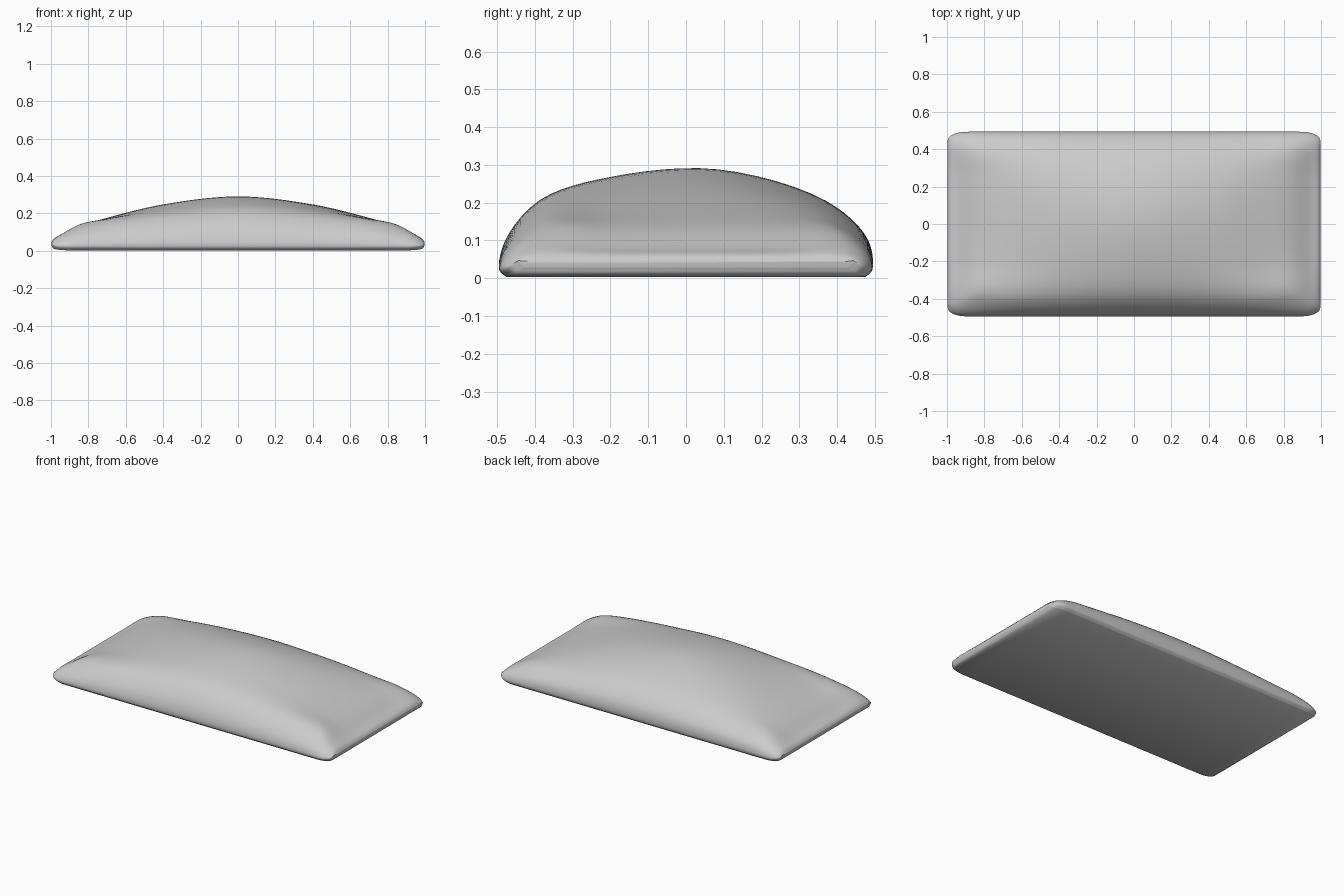
import bpy, bmesh
from mathutils import Vector

if "Cube" in bpy.data.objects:
    bpy.data.objects.remove(bpy.data.objects["Cube"])

# Half of the cross-sections, centre to right end:
# x, width scale, base z, wall z, then (y, z) of front shoulder, mid top, crest, back shoulder
SECTIONS = [
    (0.00, 1.00, 0.003, 0.100, (-.385, .208), (-.20, .268), (.085, .288), (.37, .205)),
    (0.40, 1.00, 0.003, 0.092, (-.385, .188), (-.20, .232), (.14, .243), (.38, .183)),
    (0.68, 1.00, 0.003, 0.080, (-.385, .162), (-.20, .175), (.22, .178), (.39, .150)),
    (0.84, 1.00, 0.003, 0.068, (-.375, .139), (-.20, .132), (.24, .132), (.405, .125)),
    (0.94, 0.99, 0.004, 0.052, (-.415, .088), (-.20, .082), (.24, .082), (.42, .085)),
    (0.985, 0.95, 0.012, 0.042, (-.42, .060), (-.20, .062), (.24, .062), (.42, .060)),
    (0.998, 0.90, 0.028, 0.040, (-.41, .045), (-.20, .047), (.24, .047), (.41, .045)),
]


def spline(pts, steps):
    """Centripetal curve through all points."""
    pts = [2 * pts[0] - pts[1]] + pts + [2 * pts[-1] - pts[-2]]
    out = []
    for i in range(1, len(pts) - 2):
        p = pts[i - 1:i + 3]
        t = [0.0]
        for a, b in zip(p, p[1:]):
            t.append(t[-1] + max((b - a).length, 1e-6) ** 0.5)

        def mix(a, b, ta, tb, u):
            return a * ((tb - u) / (tb - ta)) + b * ((u - ta) / (tb - ta))

        for k in range(steps):
            u = t[1] + (t[2] - t[1]) * k / steps
            a = [mix(p[j], p[j + 1], t[j], t[j + 1], u) for j in range(3)]
            b = [mix(a[j], a[j + 1], t[j], t[j + 2], u) for j in range(2)]
            out.append(mix(b[0], b[1], t[1], t[2], u))
    out.append(pts[-2].copy())
    return out


def profile(x, s, base, wall, *top):
    yz = [(-.475 * s, base), (-.494 * s, base + .02 * s), (-.476 * s, wall + .005)]
    yz += list(top)
    yz += [(.480 * s, wall + .005), (.493 * s, base + .02 * s), (.475 * s, base)]
    return spline([Vector((x, y, z)) for y, z in yz], 6)


# Loft the cushion shell lengthwise through mirrored sections
half = [profile(*s) for s in SECTIONS]
mirrored = [[Vector((-p.x, p.y, p.z)) for p in r] for r in reversed(half[1:])]
rings = mirrored + half
rails = [spline(list(rail), 8) for rail in zip(*rings)]

bm = bmesh.new()
grid = [[bm.verts.new((p.x, p.y, max(p.z, 0))) for p in rail] for rail in rails]
n, m = len(grid), len(grid[0])
for i in range(n):
    j = (i + 1) % n          # last rail joins the first across the flat base
    for k in range(m - 1):
        bm.faces.new((grid[i][k], grid[i][k + 1], grid[j][k + 1], grid[j][k]))
# Narrow end caps
for k in (0, m - 1):
    bm.faces.new([row[k] for row in grid])
bmesh.ops.recalc_face_normals(bm, faces=bm.faces)

mesh = bpy.data.meshes.new("cushion")
bm.to_mesh(mesh)
bm.free()
cushion = bpy.data.objects.new("cushion", mesh)
bpy.context.collection.objects.link(cushion)
bpy.context.view_layer.objects.active = cushion
cushion.select_set(True)
bpy.ops.object.shade_smooth_by_angle(angle=0.8)
